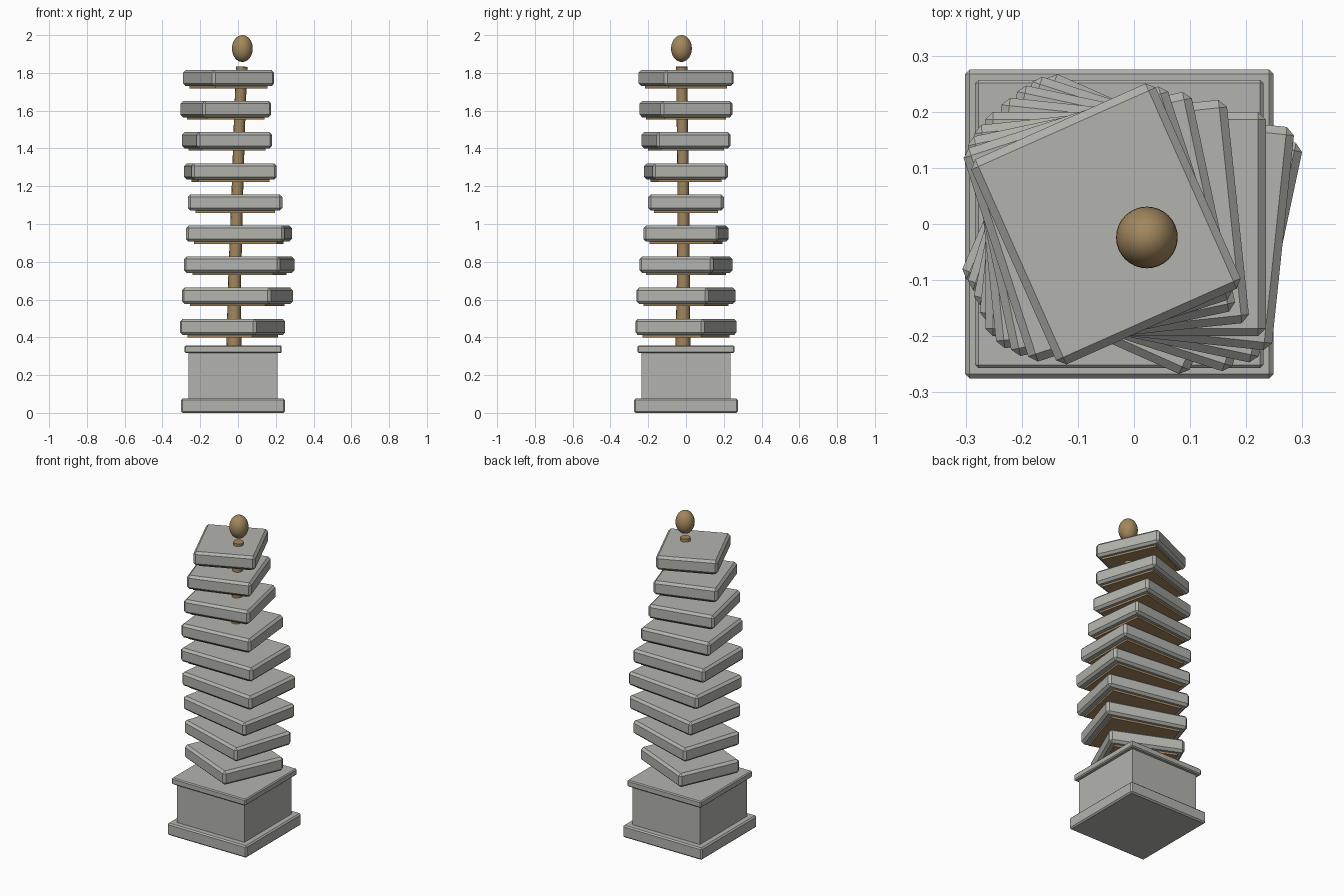
import bpy, bmesh, math
from mathutils import Matrix

if "Cube" in bpy.data.objects:
    bpy.data.objects.remove(bpy.data.objects["Cube"])


def material(name, rgb):
    m = bpy.data.materials.new(name)
    m.diffuse_color = (*rgb, 1)
    m.use_nodes = True
    m.node_tree.nodes["Principled BSDF"].inputs["Base Color"].default_value = m.diffuse_color
    return m


STONE = material("grey stone", (0.45, 0.45, 0.42))
BRONZE = material("brown bronze", (0.36, 0.24, 0.11))


def box(name, size, center, mat, turn=0, chamfer=0):
    bm = bmesh.new()
    bmesh.ops.create_cube(bm, size=1, matrix=Matrix.Diagonal((*size, 1)))
    if chamfer:
        bmesh.ops.bevel(bm, geom=bm.edges[:], offset=chamfer, segments=1,
                        affect='EDGES', profile=0.5)
    me = bpy.data.meshes.new(name)
    bm.to_mesh(me)
    bm.free()
    ob = bpy.data.objects.new(name, me)
    bpy.context.collection.objects.link(ob)
    ob.location = center
    ob.rotation_euler.z = math.radians(turn)
    me.materials.append(mat)
    return ob


# Pedestal: plinth, body and cap
BX = -0.026
box("plinth", (0.55, 0.55, 0.075), (BX, 0, 0.0375), STONE, chamfer=0.008)
box("pedestal_body", (0.47, 0.47, 0.25), (BX, 0, 0.195), STONE)
box("pedestal_cap", (0.514, 0.514, 0.04), (BX, 0, 0.337), STONE, chamfer=0.006)

# Twisting slabs of varying width, each with a bronze plate beneath
widths = [0.443, 0.495, 0.519, 0.524, 0.50, 0.453, 0.408, 0.383, 0.36]
shifts = [-0.028, -0.003, 0.007, 0.005, -0.015, -0.04, -0.058, -0.064, -0.05]
for i, (w, x) in enumerate(zip(widths, shifts)):
    z = 0.455 + 0.1647 * i
    turn = -24 + 6 * i
    box(f"slab_{i + 1}", (w, 0.40, 0.086), (x, 0, z), STONE, turn, 0.014)
    box(f"under_plate_{i + 1}", (w * 0.84, 0.34, 0.03), (x, 0, z - 0.040), BRONZE, turn)

# Slightly leaning, tapering spine through the slabs
cu = bpy.data.curves.new("spine", 'CURVE')
cu.dimensions = '3D'
cu.bevel_depth = 0.03
cu.bevel_resolution = 4
cu.use_fill_caps = True
path = [(-0.022, -0.016, 0.34, 1.33), (-0.018, -0.014, 0.7, 1.15),
        (-0.004, -0.014, 1.15, 1.03), (0.01, -0.02, 1.6, 1.0),
        (0.02, -0.023, 1.833, 1.0)]
sp = cu.splines.new('POLY')
sp.points.add(len(path) - 1)
for p, (x, y, z, r) in zip(sp.points, path):
    p.co = (x, y, z, 1)
    p.radius = r
cu.materials.append(BRONZE)
spine = bpy.data.objects.new("spine", cu)
bpy.context.collection.objects.link(spine)

# Egg-shaped finial floating above the top slab
bpy.ops.mesh.primitive_uv_sphere_add(segments=32, ring_count=16, radius=1,
                                     location=(0.023, -0.024, 1.929))
finial = bpy.context.object
finial.name = "finial"
finial.scale = (0.055, 0.055, 0.071)
finial.data.materials.append(BRONZE)
bpy.ops.object.shade_smooth()
